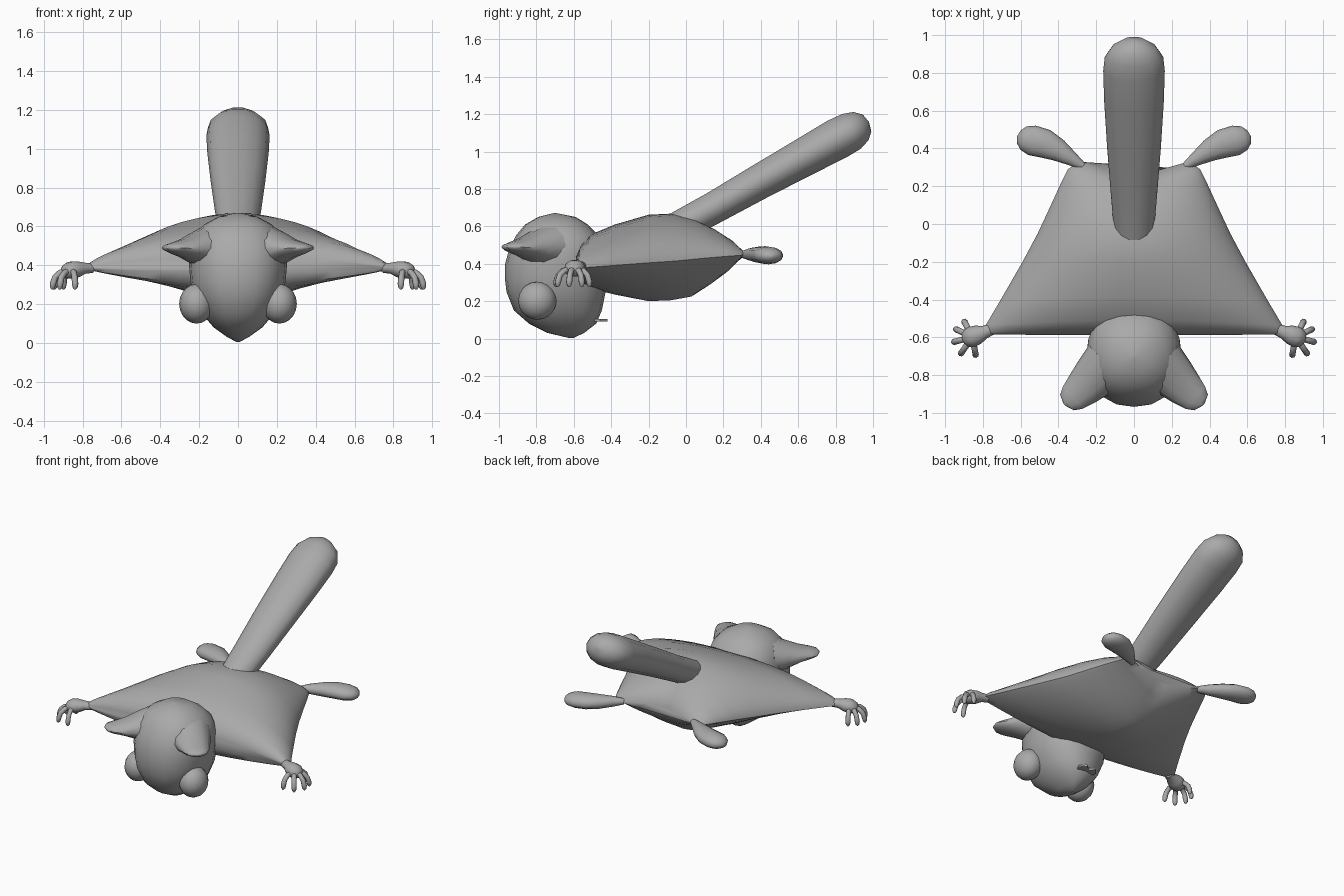
import bpy, bmesh, math
from mathutils import Vector

grey = bpy.data.materials.new("fur grey")
grey.diffuse_color = (0.4, 0.4, 0.4, 1)


def finish(name, bm):
    """Turn a bmesh into a smooth, grey object."""
    bmesh.ops.remove_doubles(bm, verts=bm.verts, dist=0.0005)
    bmesh.ops.recalc_face_normals(bm, faces=bm.faces)
    me = bpy.data.meshes.new(name)
    bm.to_mesh(me)
    bm.free()
    me.materials.append(grey)
    ob = bpy.data.objects.new(name, me)
    bpy.context.collection.objects.link(ob)
    bpy.ops.object.select_all(action='DESELECT')
    ob.select_set(True)
    bpy.context.view_layer.objects.active = ob
    bpy.ops.object.shade_smooth_by_angle(angle=math.radians(50))
    return ob


def loft(bm, rings):
    """Skin closed rings of equal length and cap both ends."""
    rows = [[bm.verts.new(p) for p in r] for r in rings]
    n = len(rows[0])
    for a, b in zip(rows, rows[1:]):
        for i in range(n):
            j = (i + 1) % n
            bm.faces.new((a[i], a[j], b[j], b[i]))
    bm.faces.new(rows[0])
    bm.faces.new(rows[-1])


def tube(bm, path, sides=12):
    """Path of (x, y, z, side radius, vertical radius)."""
    pts = [Vector(p[:3]) for p in path]
    rings = []
    for k, p in enumerate(path):
        d = (pts[min(k + 1, len(pts) - 1)] - pts[max(k - 1, 0)]).normalized()
        side = d.cross(Vector((0, 0, 1))).normalized()
        up = side.cross(d)
        rings.append([pts[k] + side * p[3] * math.cos(t) + up * p[4] * math.sin(t)
                      for t in (2 * math.pi * i / sides for i in range(sides))])
    loft(bm, rings)


def flip(path, s):
    return [(p[0] * s,) + tuple(p[1:]) for p in path]


# Body with gliding membrane: y at centre, y at edge, half width, edge z, top z, bottom z
body_rows = [
    (-0.59, -0.585, 0.78, 0.385, 0.44, 0.36),
    (-0.56, -0.575, 0.80, 0.38, 0.50, 0.29),
    (-0.50, -0.535, 0.785, 0.38, 0.56, 0.265),
    (-0.38, -0.40, 0.705, 0.39, 0.61, 0.235),
    (-0.20, -0.20, 0.59, 0.405, 0.662, 0.20),
    (-0.08, -0.05, 0.51, 0.415, 0.668, 0.205),
    (0.03, 0.10, 0.44, 0.43, 0.64, 0.225),
    (0.13, 0.22, 0.385, 0.44, 0.59, 0.29),
    (0.20, 0.29, 0.35, 0.445, 0.54, 0.345),
    (0.25, 0.33, 0.29, 0.45, 0.47, 0.42),
]
N = 12
rings = []
for yc, ye, w, e, zt, zb in body_rows:
    ring = []
    for i in range(2 * N + 1):          # upper surface, left to right
        u = math.sin((i / N - 1) * math.pi / 2)
        ring.append((u * w, yc + (ye - yc) * abs(u), e + (zt - e) * max(0, 1 - u * u) ** 0.6))
    for i in range(2 * N - 1, 0, -1):   # lower surface, right to left
        u = math.sin((i / N - 1) * math.pi / 2)
        f = max(0, 1 - abs(u) ** 1.4) ** 0.95
        ring.append((u * w, yc + (ye - yc) * abs(u), e + (zb - e) * f))
    rings.append(ring)
bm = bmesh.new()
loft(bm, rings)
finish("body_membrane", bm)

# Tail
bm = bmesh.new()
tube(bm, [(0, -0.045, 0.595, 0.105, 0.085), (0, 0.15, 0.70, 0.122, 0.088),
          (0, 0.40, 0.842, 0.142, 0.096), (0, 0.65, 0.98, 0.158, 0.106),
          (0, 0.81, 1.068, 0.163, 0.113), (0, 0.885, 1.108, 0.155, 0.108),
          (0, 0.935, 1.136, 0.118, 0.088), (0, 0.968, 1.153, 0.06, 0.052),
          (0, 0.978, 1.158, 0.002, 0.002)], 14)
finish("tail", bm)

# Head: z, front y, back y, half width
head_rows = [
    (0.004, -0.63, -0.60, 0.005), (0.03, -0.74, -0.545, 0.055),
    (0.08, -0.84, -0.48, 0.125), (0.15, -0.92, -0.45, 0.185),
    (0.25, -0.96, -0.43, 0.232), (0.32, -0.968, -0.425, 0.245),
    (0.40, -0.967, -0.425, 0.252), (0.48, -0.945, -0.43, 0.25),
    (0.55, -0.91, -0.465, 0.225), (0.61, -0.86, -0.525, 0.175),
    (0.65, -0.79, -0.59, 0.10), (0.67, -0.71, -0.69, 0.01),
]
rings = []
for z, yf, yb, rx in head_rows:
    ring = []
    for i in range(20):
        t = 2 * math.pi * i / 20
        c, s = math.cos(t), math.sin(t)
        ring.append((rx * math.copysign(abs(c) ** 0.85, c),
                     (yf + yb) / 2 + (yb - yf) / 2 * math.copysign(abs(s) ** 0.95, s), z))
    rings.append(ring)
bm = bmesh.new()
loft(bm, rings)
finish("head", bm)

# Mouth: thin chevron plate under the chin
bm = bmesh.new()
outline = [(-0.07, -0.46), (-0.035, -0.42), (0, -0.45), (0.035, -0.42), (0.07, -0.46),
           (0.05, -0.53), (-0.05, -0.53)]
loft(bm, [[(x, y, z) for x, y in outline] for z in (0.092, 0.104)])
finish("mouth", bm)

for s, label in ((-1, "left"), (1, "right")):
    # Eyes
    bm = bmesh.new()
    bmesh.ops.create_uvsphere(bm, u_segments=16, v_segments=10, radius=0.102)
    bmesh.ops.scale(bm, vec=(0.88, 1, 1), verts=bm.verts)
    bmesh.ops.translate(bm, vec=(0.213 * s, -0.795, 0.202), verts=bm.verts)
    finish(label + "_eye", bm)

    # Ears, broad and flat at the tip
    bm = bmesh.new()
    tube(bm, flip([(0.14, -0.74, 0.49, 0.14, 0.12), (0.21, -0.81, 0.487, 0.12, 0.085),
                   (0.27, -0.87, 0.487, 0.10, 0.05), (0.325, -0.92, 0.488, 0.078, 0.03),
                   (0.355, -0.945, 0.49, 0.055, 0.018), (0.367, -0.957, 0.492, 0.01, 0.005)], s))
    finish(label + "_ear", bm)

    # Hind feet
    bm = bmesh.new()
    tube(bm, flip([(0.27, 0.305, 0.45, 0.02, 0.02), (0.33, 0.345, 0.45, 0.038, 0.034),
                   (0.40, 0.39, 0.448, 0.06, 0.044), (0.47, 0.425, 0.446, 0.077, 0.048),
                   (0.54, 0.443, 0.444, 0.08, 0.047), (0.585, 0.455, 0.442, 0.064, 0.038),
                   (0.61, 0.462, 0.44, 0.035, 0.022), (0.618, 0.465, 0.44, 0.004, 0.003)], s))
    finish(label + "_hind_foot", bm)

    # Hands: wrist, palm and five drooping fingers
    bm = bmesh.new()
    tube(bm, flip([(0.75, -0.555, 0.385, 0.03, 0.025), (0.79, -0.572, 0.385, 0.035, 0.03),
                   (0.825, -0.585, 0.38, 0.05, 0.042), (0.86, -0.598, 0.375, 0.056, 0.046),
                   (0.89, -0.61, 0.365, 0.045, 0.036), (0.908, -0.618, 0.36, 0.01, 0.01)], s), 10)
    for deg, reach in ((62, 0.095), (25, 0.10), (-15, 0.105), (-55, 0.11), (-100, 0.10)):
        dx, dy = math.cos(math.radians(deg)), math.sin(math.radians(deg))
        path = [(0.855 + dx * reach * f, -0.598 + dy * reach * f, z, r, r) for f, z, r in
                ((0.25, 0.37, 0.017), (0.6, 0.362, 0.016), (0.85, 0.338, 0.016),
                 (0.96, 0.305, 0.017), (0.98, 0.285, 0.013), (0.99, 0.275, 0.004))]
        tube(bm, flip(path, s), 8)
    finish(label + "_hand", bm)
